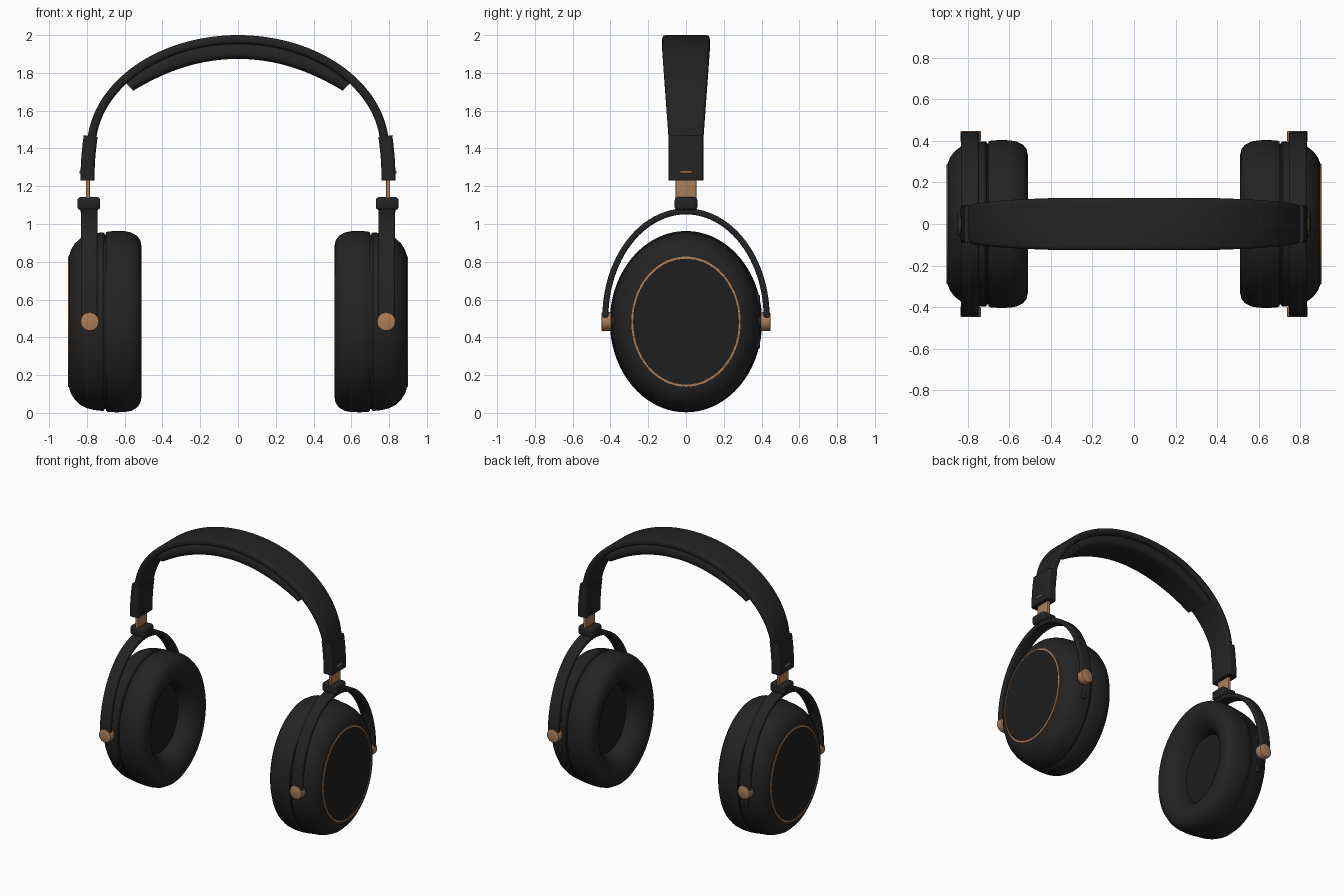
import bpy
import bmesh
from math import sin, cos, pi, radians
from mathutils import Vector, Matrix

cube = bpy.data.objects.get("Cube")
if cube:
    bpy.data.objects.remove(cube, do_unlink=True)


def material(name, color):
    m = bpy.data.materials.new(name)
    m.use_nodes = True
    m.diffuse_color = (*color, 1)
    bsdf = m.node_tree.nodes["Principled BSDF"]
    bsdf.inputs["Base Color"].default_value = (*color, 1)
    bsdf.inputs["Roughness"].default_value = 0.6
    return m


BLACK = material("soft black", (0.017, 0.017, 0.017))
PANEL = material("deep black", (0.013, 0.013, 0.013))
COPPER = material("copper", (0.42, 0.21, 0.1))

CUP_Z = 0.483      # height of the cup axis
CUP_RATIO = 0.84   # cup depth relative to its height


def finish(name, bm, mat, angle=35):
    bmesh.ops.recalc_face_normals(bm, faces=bm.faces)
    mesh = bpy.data.meshes.new(name)
    bm.to_mesh(mesh)
    bm.free()
    mesh.materials.append(mat)
    obj = bpy.data.objects.new(name, mesh)
    bpy.context.collection.objects.link(obj)
    bpy.ops.object.select_all(action="DESELECT")
    obj.select_set(True)
    bpy.context.view_layer.objects.active = obj
    bpy.ops.object.shade_smooth_by_angle(angle=radians(angle))
    return obj


def skin(bm, rings):
    """Join equal closed rings of vertices with quads."""
    n = len(rings[0])
    for a, b in zip(rings, rings[1:]):
        for i in range(n):
            j = (i + 1) % n
            bm.faces.new((a[i], a[j], b[j], b[i]))


def oval_lathe(name, profile, side, mat, closed=False, angle=35, n=72):
    """Turn (x, radius) points around the cup axis into an oval solid."""
    bm = bmesh.new()
    rings = []
    for x, r in profile:
        rings.append([bm.verts.new((side * x, CUP_RATIO * r * cos(2 * pi * i / n),
                                    CUP_Z + r * sin(2 * pi * i / n))) for i in range(n)])
    skin(bm, rings + rings[:1] if closed else rings)
    if not closed:
        bm.faces.new(rings[0])
        bm.faces.new(rings[-1])
    return finish(name, bm, mat, angle)


def section(half_t, half_w, radius, steps=4):
    """Rounded rectangle as (thickness, width) offsets."""
    r = min(radius, half_t * 0.98, half_w * 0.98)
    points = []
    for k, (st, sw) in enumerate(((1, 1), (-1, 1), (-1, -1), (1, -1))):
        for i in range(steps + 1):
            a = pi / 2 * (k + i / steps)
            points.append((st * (half_t - r) + r * cos(a), sw * (half_w - r) + r * sin(a)))
    return points


def sweep(name, stations, across, mat, radius):
    """Sweep a rounded bar along (centre, normal, half thickness, half width)."""
    bm = bmesh.new()
    rings = []
    for centre, normal, half_t, half_w in stations:
        rings.append([bm.verts.new(centre + normal * t + across * w)
                      for t, w in section(half_t, half_w, radius)])
    skin(bm, rings)
    bm.faces.new(rings[0])
    bm.faces.new(rings[-1])
    return finish(name, bm, mat, 40)


def block(name, centre, size, mat, bevel=0.0):
    bm = bmesh.new()
    bmesh.ops.create_cube(bm, size=1)
    bmesh.ops.scale(bm, vec=size, verts=bm.verts)
    if bevel:
        bmesh.ops.bevel(bm, geom=bm.edges[:], offset=bevel, segments=3,
                        profile=0.5, affect="EDGES")
    bmesh.ops.translate(bm, vec=centre, verts=bm.verts)
    return finish(name, bm, mat)


def knob(name, x, y0, y1, z, radius, mat, bevel):
    """Short cylinder lying along y with softened rims."""
    bm = bmesh.new()
    bmesh.ops.create_cone(bm, cap_ends=True, segments=24, radius1=radius,
                          radius2=radius, depth=abs(y1 - y0))
    rims = [e for e in bm.edges if abs(e.verts[0].co.z - e.verts[1].co.z) < 1e-5]
    bmesh.ops.bevel(bm, geom=rims, offset=bevel, segments=2, profile=0.5, affect="EDGES")
    bmesh.ops.transform(bm, matrix=Matrix.Translation((x, (y0 + y1) / 2, z))
                        @ Matrix.Rotation(pi / 2, 4, "X"), verts=bm.verts)
    return finish(name, bm, mat)


X, Y = Vector((1, 0, 0)), Vector((0, 1, 0))


# Headband: an elliptical arch that narrows towards its ends
def arch(t, inset):
    normal = Vector((cos(t) / 0.80, 0, sin(t) / 0.60)).normalized()
    return Vector((0.80 * cos(t), 0, 1.40 + 0.60 * sin(t))) - normal * inset, normal


band = []
for i in range(65):
    p, nrm = arch(pi * i / 64, 0.023)
    taper = min(1, max(0, (1.92 - p.z) / 0.5))
    band.append((p, nrm, 0.023, 0.126 - 0.036 * taper))
sweep("headband", band, Y, BLACK, 0.018)

# Cushion under the headband, thinner at its ends
pad = []
for i in range(41):
    u = 2 * i / 40 - 1
    half = 0.042 - 0.014 * u ** 4
    p, nrm = arch(pi / 2 + u * radians(51), 0.042 + half)
    pad.append((p, nrm, half, 0.118 - 0.012 * u * u))
sweep("headband_pad", pad, Y, BLACK, 0.034)

for side, word in ((1, "left"), (-1, "right")):
    # Sleeve at the end of the headband, with its small marker
    sleeve = []
    for i in range(7):
        u = i / 6
        c = Vector((side * (0.797 - 0.017 * u * u), 0, 1.23 + 0.235 * u))
        nrm = Vector((side, 0, 0.14 * u)).normalized()
        sleeve.append((c, nrm, 0.037, 0.092))
    sweep(word + "_sleeve", sleeve, Y, BLACK, 0.018)
    block(word + "_sleeve_marker", (side * 0.834, 0, 1.275), (0.012, 0.06, 0.014), COPPER, 0.003)

    # Sliding arm and the collar it enters
    block(word + "_slider", (side * 0.795, 0, 1.19), (0.022, 0.11, 0.2), COPPER, 0.004)
    block(word + "_collar", (side * 0.79, 0, 1.108), (0.12, 0.12, 0.068), BLACK, 0.016)
    block(word + "_collar_stem", (side * 0.79, 0, 1.07), (0.085, 0.1, 0.04), BLACK, 0.012)

    # Yoke: half oval hoop with straight ends at the pivots
    hoop = [(Vector((side * 0.785, 0.427, 0.47)), Y, 0.016, 0.045)]
    for i in range(49):
        t = pi * i / 48
        nrm = Vector((0, cos(t) / 0.427, sin(t) / 0.562)).normalized()
        hoop.append((Vector((side * 0.788, 0.427 * cos(t), 0.505 + 0.562 * sin(t))),
                     nrm, 0.016, 0.043))
    hoop.append((Vector((side * 0.785, -0.427, 0.47)), -Y, 0.016, 0.045))
    sweep(word + "_yoke", hoop, X, BLACK, 0.01)

    # Pivot knobs front and back
    for s, end in ((-1, "front"), (1, "back")):
        knob(f"{word}_{end}_pivot", side * 0.785, s * 0.395, s * 0.448, CUP_Z, 0.05, COPPER, 0.008)
        knob(f"{word}_{end}_pivot_pin", side * 0.785, s * 0.34, s * 0.41, CUP_Z, 0.03, BLACK, 0.004)

    # Outer shell, recessed seam, trim ring and flat panel
    oval_lathe(word + "_shell", [(0.705, 0.455), (0.708, 0.468), (0.715, 0.473), (0.76, 0.468),
                                 (0.80, 0.458), (0.835, 0.441), (0.865, 0.412), (0.885, 0.379),
                                 (0.895, 0.347)], side, BLACK)
    oval_lathe(word + "_seam", [(0.69, 0.462), (0.715, 0.462)], side, PANEL)
    oval_lathe(word + "_trim_ring", [(0.89, 0.346), (0.9, 0.345), (0.901, 0.333), (0.89, 0.332)],
               side, COPPER, closed=True)
    oval_lathe(word + "_outer_panel", [(0.89, 0.333), (0.897, 0.333)], side, PANEL)

    # Ear cushion: a soft ring around a cloth covered recess
    oval_lathe(word + "_ear_cushion", [(0.70, 0.25), (0.70, 0.47), (0.69, 0.477), (0.65, 0.48),
                                       (0.60, 0.479), (0.565, 0.472), (0.535, 0.455),
                                       (0.517, 0.43), (0.51, 0.395), (0.515, 0.355),
                                       (0.532, 0.315), (0.56, 0.282), (0.60, 0.26),
                                       (0.65, 0.25)], side, BLACK, closed=True, angle=50)
    oval_lathe(word + "_ear_cloth", [(0.64, 0.26), (0.70, 0.26)], side, PANEL)

    # Buttons on the back of the shell
    for z, h in ((0.37, 0.06), (0.6, 0.05)):
        r = CUP_RATIO * (0.468 ** 2 - (z - CUP_Z) ** 2) ** 0.5
        block(f"{word}_button_{'lower' if z < CUP_Z else 'upper'}", (side * 0.765, r - 0.004, z),
              (0.024, 0.03, h), BLACK, 0.007)
